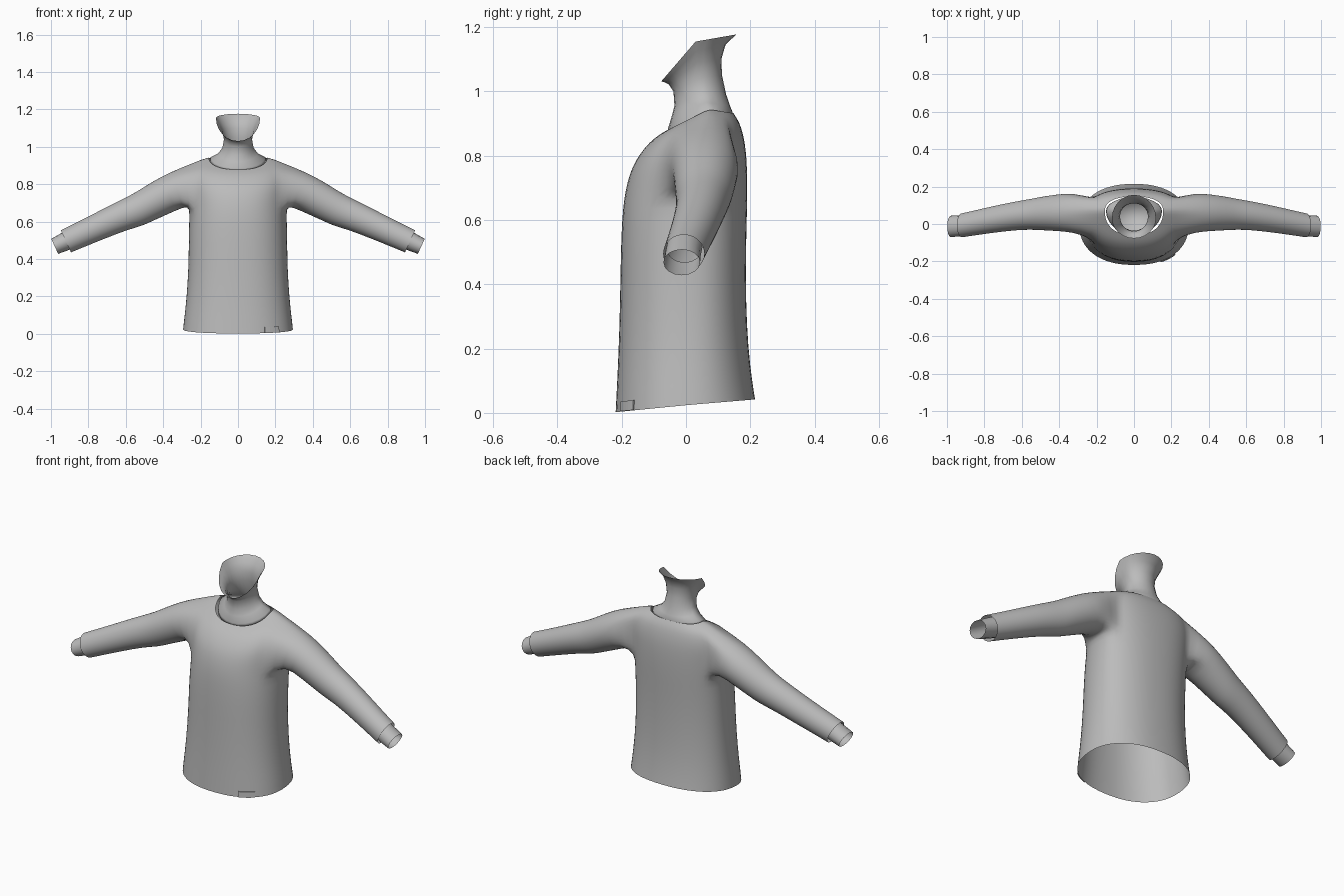
import bpy, bmesh, math
from mathutils import Vector

if "Cube" in bpy.data.objects:
    bpy.data.objects.remove(bpy.data.objects["Cube"])

grey = bpy.data.materials.new("plain grey")
grey.diffuse_color = (0.5, 0.5, 0.5, 1)
grey.use_nodes = True
grey.node_tree.nodes["Principled BSDF"].inputs["Base Color"].default_value = grey.diffuse_color
N = 32


def spow(v, p):
    return math.copysign(abs(v) ** p, v)


def ring_point(r, a, p=1.0):
    """Point on a tilted oval: front (y, z), back (y, z), side (x, y, z)."""
    fy, fz, by, bz, sx, sy, sz = r
    c, s = spow(math.cos(a), p), spow(math.sin(a), p)
    ey, ez = (fy, fz) if s < 0 else (by, bz)
    return Vector((sx * c, sy + (ey - sy) * abs(s), sz + (ez - sz) * abs(s)))


def loft(bm, rings, p=1.0, n=N):
    return [[bm.verts.new(ring_point(r, 2 * math.pi * i / n, p)) for i in range(n)]
            for r in rings]


def skin(bm, lower, upper):
    n = len(lower)
    for i in range(n):
        j = (i + 1) % n
        bm.faces.new((lower[i], lower[j], upper[j], upper[i]))


def finish(name, bm, levels=1):
    bmesh.ops.recalc_face_normals(bm, faces=bm.faces)
    me = bpy.data.meshes.new(name)
    bm.to_mesh(me)
    bm.free()
    ob = bpy.data.objects.new(name, me)
    bpy.context.collection.objects.link(ob)
    me.materials.append(grey)
    me.shade_smooth()
    if levels:
        sub = ob.modifiers.new("smooth", 'SUBSURF')
        sub.levels = sub.render_levels = levels
    return ob


def arm_ring(bm, side, centre, r, ry, n):
    """Oval across the arm; index 0 is underneath, going round by the front."""
    up = Vector((0.42, 0, 0.91))
    out = []
    for k in range(n):
        a = 2 * math.pi * k / n
        q = Vector(centre) - up * (r * math.cos(a)) - Vector((0, ry * math.sin(a), 0))
        out.append(bm.verts.new((q.x * side, q.y, q.z)))
    return out


# Sweater body from hem to neckline
body = [
    (-.220, .002, .216, .042, .295, 0, .024),
    (-.217, .06, .208, .09, .289, 0, .08),
    (-.211, .18, .194, .20, .276, .005, .19),
    (-.206, .34, .187, .35, .266, .01, .35),
    (-.204, .50, .187, .50, .264, .02, .50),
    (-.200, .60, .190, .61, .262, .035, .61),
    (-.194, .665, .191, .675, .260, .05, .675),
    (-.183, .72, .191, .735, .262, .055, .74),
    (-.168, .765, .189, .79, .266, .06, .80),
    (-.145, .805, .184, .84, .266, .065, .86),
    (-.113, .843, .172, .89, .245, .07, .915),
    (-.085, .864, .160, .914, .200, .07, .934),
    (-.062, .878, .148, .932, .157, .07, .944),
]
LOW, HIGH, HALF = 6, 10, 3     # armhole rows and half width in columns
bm = bmesh.new()
rows = loft(bm, body, 0.88)
for r in range(len(rows) - 1):
    for i in range(N):
        col = min((i + .5) % (N / 2), N / 2 - (i + .5) % (N / 2))
        if LOW <= r < HIGH and col < HALF:
            continue
        j = (i + 1) % N
        bm.faces.new((rows[r][i], rows[r][j], rows[r + 1][j], rows[r + 1][i]))

# Sleeves grown out of the armholes: centre, radius across, radius front to back
sleeve = [
    ((.325, .062, .773), .101, .107), ((.42, .060, .725), .097, .098),
    ((.50, .056, .682), .090, .090), ((.55, .052, .656), .088, .083),
    ((.626, .045, .628), .080, .078), ((.75, .025, .572), .073, .072),
    ((.86, .004, .522), .068, .067), ((.92, -.007, .495), .066, .065),
]
steps = ([(-k, LOW) for k in range(HALF)]
         + [(-HALF, r) for r in range(LOW, HIGH)]
         + [(k, HIGH) for k in range(-HALF, HALF)]
         + [(HALF, r) for r in range(HIGH, LOW, -1)]
         + [(k, LOW) for k in range(HALF, 0, -1)])
for side in (1, -1):
    prev = [rows[r][(k if side > 0 else N // 2 - k) % N] for k, r in steps]
    for centre, rad, ry in sleeve:
        cur = arm_ring(bm, side, centre, rad, ry, len(steps))
        skin(bm, prev, cur)
        prev = cur
finish("sweater", bm)

# Wrists showing past the sleeves
for side, name in ((1, "left_wrist"), (-1, "right_wrist")):
    bm = bmesh.new()
    prev = None
    for centre, rad, ry in (((.88, -.005, .515), .052, .056),
                            ((.93, -.010, .491), .049, .056),
                            ((.980, -.013, .468), .044, .057)):
        cur = arm_ring(bm, side, centre, rad, ry, 16)
        if prev:
            skin(bm, prev, cur)
        prev = cur
    finish(name, bm, 0)

# Neck with an open, slanted jaw line
neck = [
    (-.055, .865, .143, .915, .150, .07, .925),
    (-.056, .885, .145, .935, .146, .07, .945),
    (-.045, .92, .137, .955, .105, .06, .966),
    (-.036, .955, .125, .99, .083, .05, .995),
    (-.039, 1.0, .112, 1.05, .075, .04, 1.04),
    (-.054, 1.022, .110, 1.10, .085, .035, 1.09),
    (-.066, 1.028, .123, 1.145, .103, .032, 1.125),
    (-.077, 1.031, .156, 1.177, .118, .03, 1.155),
]
bm = bmesh.new()
rows = loft(bm, neck, 1.0, 24)
for lower, upper in zip(rows, rows[1:]):
    skin(bm, lower, upper)
bm.faces.new(rows[0])
finish("neck", bm, 0)

# Small tag on the front of the hem
bm = bmesh.new()
grid = []
for t in range(7):
    a = math.radians(-64 + t * 3.2)
    lo, hi = ring_point(body[0], a, 0.88), ring_point(body[1], a, 0.88)
    off = Vector((math.cos(a), math.sin(a), 0))
    grid.append([bm.verts.new(lo.lerp(hi, f) + off * d)
                 for f, d in ((.02, 0), (.02, .005), (.55, .005), (.55, 0))])
for g, h in zip(grid, grid[1:]):
    skin(bm, g, h)
bm.faces.new(grid[0])
bm.faces.new(grid[-1])
tag = finish("hem_tag", bm, 0)
tag.data.shade_flat()
